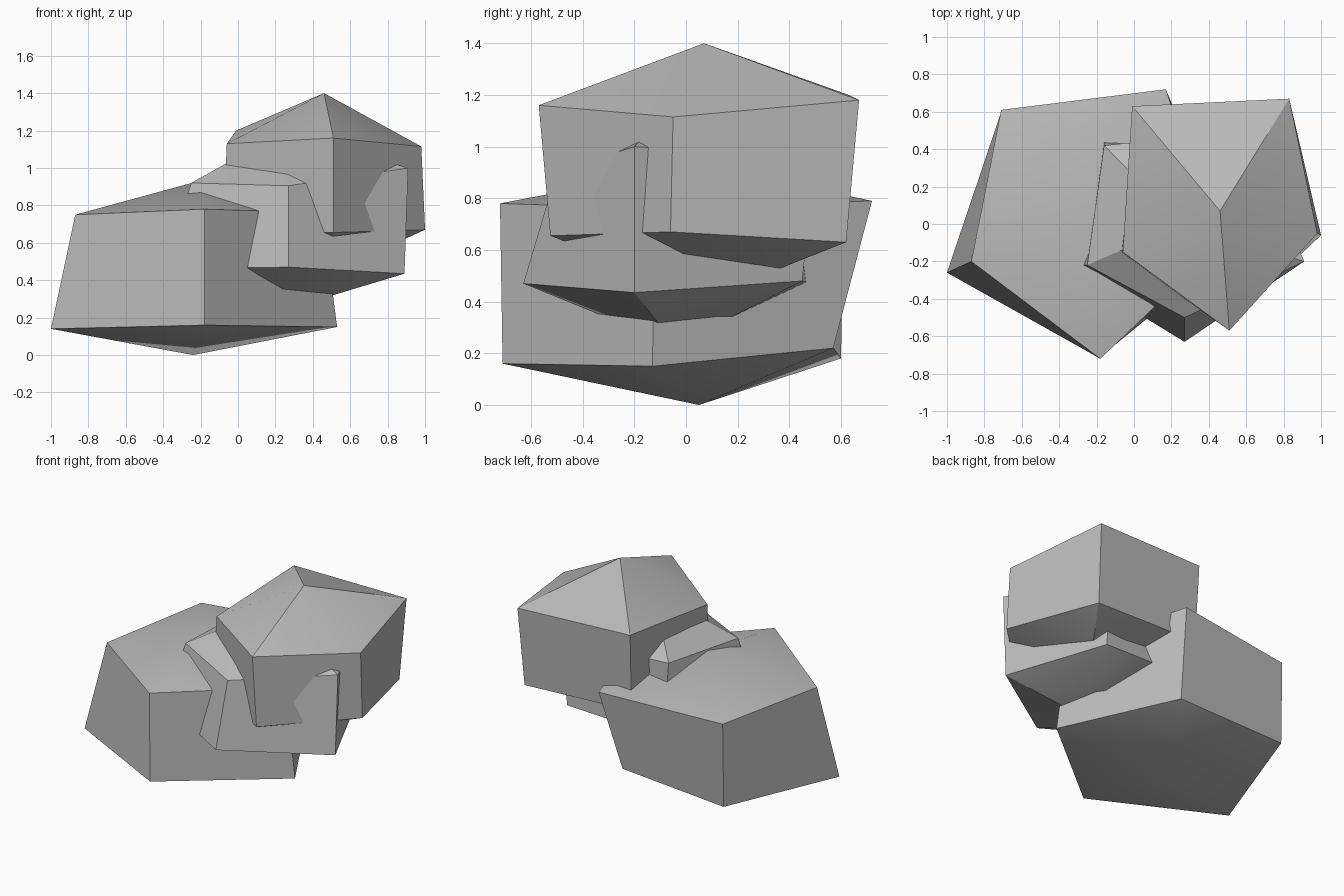
import bpy
import bmesh
import math

default_cube = bpy.data.objects.get("Cube")
if default_cube:
    bpy.data.objects.remove(default_cube, do_unlink=True)


def make_material(name, colour):
    material = bpy.data.materials.new(name)
    material.use_nodes = True
    material.diffuse_color = colour
    shader = material.node_tree.nodes["Principled BSDF"]
    shader.inputs["Base Color"].default_value = colour
    shader.inputs["Roughness"].default_value = 0.9
    return material


stone_grey = make_material("stone grey", (0.5, 0.5, 0.5, 1))


def make_boulder(name, peak, upper_ring, lower_ring, base_point):
    """Five-sided block with a low pyramid above and below its walls."""
    mesh = bpy.data.meshes.new(name)
    bm = bmesh.new()
    peak_vert = bm.verts.new(peak)
    base_vert = bm.verts.new(base_point)
    upper = [bm.verts.new(point) for point in upper_ring]
    lower = [bm.verts.new(point) for point in lower_ring]
    sides = len(upper)
    for i in range(sides):
        j = (i + 1) % sides
        bm.faces.new((upper[i], upper[j], peak_vert))
        bm.faces.new((lower[i], lower[j], upper[j], upper[i]))
        bm.faces.new((lower[j], lower[i], base_vert))
    bmesh.ops.recalc_face_normals(bm, faces=bm.faces[:])
    bm.to_mesh(mesh)
    bm.free()
    mesh.materials.append(stone_grey)

    boulder = bpy.data.objects.new(name, mesh)
    bpy.context.collection.objects.link(boulder)
    bpy.ops.object.select_all(action="DESELECT")
    boulder.select_set(True)
    bpy.context.view_layer.objects.active = boulder
    bpy.ops.object.shade_smooth_by_angle(angle=math.radians(30))
    return boulder


# Rings run counter-clockwise from the front corner
# Large boulder resting on the ground
make_boulder(
    "ground_boulder",
    peak=(-.21, .06, .93),
    upper_ring=[(-.18, -.72, .78), (.45, -.12, .76), (.17, .72, .79),
                (-.71, .61, .76), (-.87, -.2, .75)],
    lower_ring=[(-.18, -.71, .16), (.53, -.13, .15), (.09, .57, .22),
                (-.71, .6, .18), (-1, -.26, .14)],
    base_point=(-.24, .05, 0),
)

# Middle boulder wedged between the other two
make_boulder(
    "middle_boulder",
    peak=(.25, 0, 1.2),
    upper_ring=[(.27, -.5, .905), (.91, -.2, 1), (.62, .5, .96),
                (-.16, .42, .965), (-.25, -.22, .92)],
    lower_ring=[(.27, -.63, .47), (.89, -.2, .435), (.6, .45, .48),
                (-.16, .48, .47), (-.4, -.22, .46)],
    base_point=(.21, -.04, .23),
)

# Top boulder
make_boulder(
    "top_boulder",
    peak=(.46, .07, 1.4),
    upper_ring=[(.51, -.57, 1.16), (.98, -.05, 1.115), (.83, .67, 1.18),
                (-.01, .63, 1.2), (-.06, -.15, 1.13)],
    lower_ring=[(.51, -.525, .655), (1, -.06, .67), (.81, .62, .63),
                (0, .6, .66), (-.08, -.15, .65)],
    base_point=(.46, .09, .42),
)
